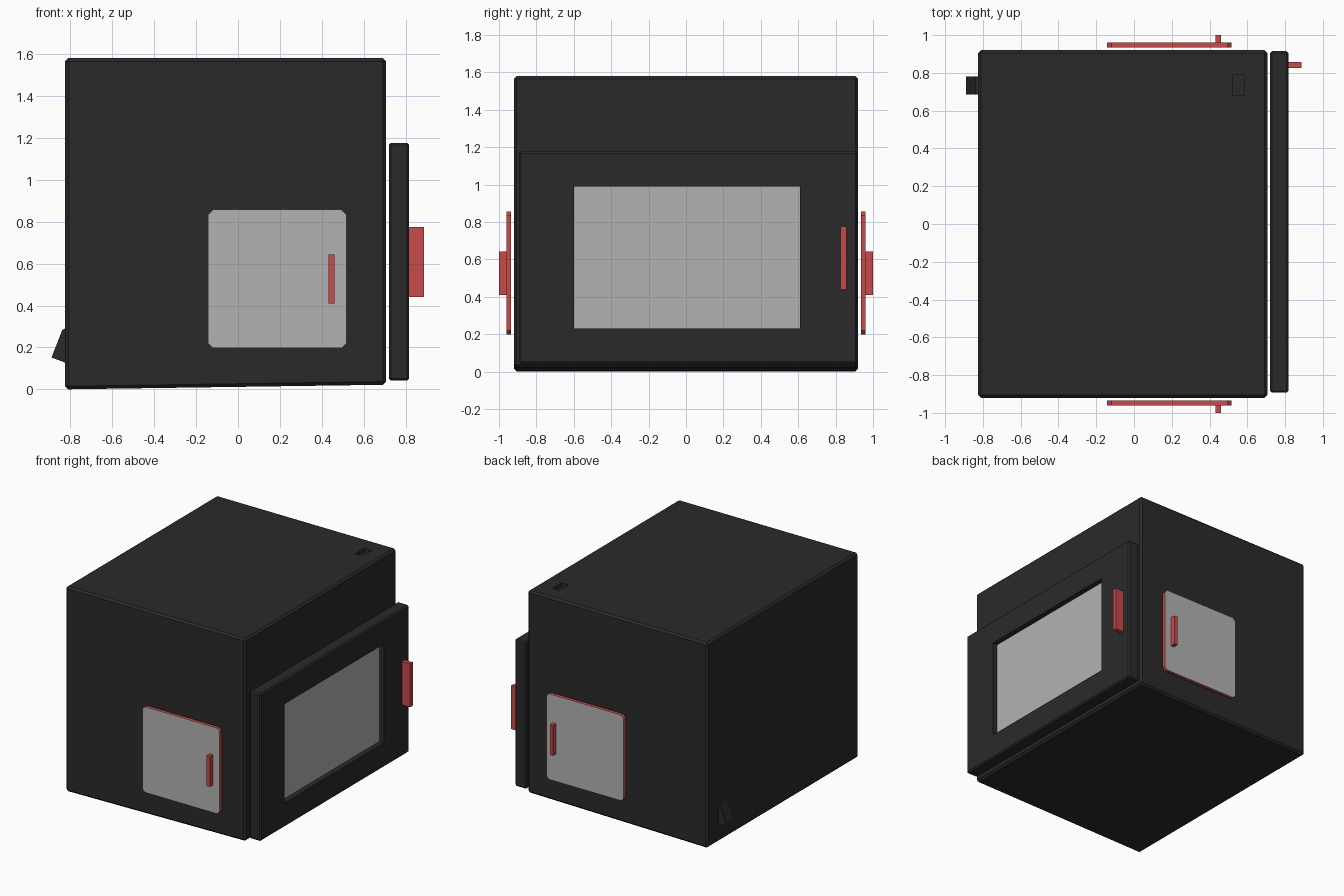
import bpy, bmesh
from mathutils import Vector

if "Cube" in bpy.data.objects:
    bpy.data.objects.remove(bpy.data.objects["Cube"])


def material(name, rgb):
    m = bpy.data.materials.new(name)
    m.diffuse_color = (*rgb, 1)
    m.use_nodes = True
    m.node_tree.nodes["Principled BSDF"].inputs["Base Color"].default_value = m.diffuse_color
    return m


DARK = material("charcoal", (0.023, 0.023, 0.023))
RED = material("red_trim", (0.58, 0.07, 0.07))
GREY = material("pale_grey", (0.45, 0.45, 0.45))


def extrude_xz(name, pts, y0, y1, mat):
    """Solid made from an x-z profile swept along y."""
    bm = bmesh.new()
    face = bm.faces.new([bm.verts.new((x, y0, z)) for x, z in pts])
    ext = bmesh.ops.extrude_face_region(bm, geom=[face])
    verts = [v for v in ext["geom"] if isinstance(v, bmesh.types.BMVert)]
    bmesh.ops.translate(bm, verts=verts, vec=Vector((0, y1 - y0, 0)))
    bmesh.ops.recalc_face_normals(bm, faces=bm.faces)
    me = bpy.data.meshes.new(name)
    bm.to_mesh(me)
    bm.free()
    ob = bpy.data.objects.new(name, me)
    bpy.context.collection.objects.link(ob)
    me.materials.append(mat)
    return ob


def box(name, x, y, z, mat):
    return extrude_xz(name, [(x[0], z[0]), (x[1], z[0]), (x[1], z[1]), (x[0], z[1])],
                      y[0], y[1], mat)


def bevel(ob, width):
    mod = ob.modifiers.new("edge_bevel", "BEVEL")
    mod.width = width
    mod.segments = 1
    mod.limit_method = "ANGLE"


def cut(ob, cutter):
    mod = ob.modifiers.new("cut", "BOOLEAN")
    mod.operation = "DIFFERENCE"
    mod.solver = "EXACT"
    mod.object = cutter
    cutter.hide_render = True
    cutter.hide_set(True)


# Main cabinet with a slightly sloping underside and a small pocket on top
cabinet = extrude_xz("cabinet", [(-0.825, 0.0), (0.707, 0.022), (0.707, 1.58), (-0.825, 1.58)],
                     -0.92, 0.92, DARK)
bevel(cabinet, 0.015)
cut(cabinet, box("top_pocket_cutter", (0.522, 0.583), (0.68, 0.79), (1.55, 1.65), DARK))

# Wedge-shaped vent on the back
extrude_xz("rear_vent", [(-0.80, 0.30), (-0.838, 0.285), (-0.89, 0.152), (-0.80, 0.118)],
           0.685, 0.78, DARK)

# Front door frame, recessed window and handle
door = box("door_frame", (0.72, 0.817), (-0.893, 0.915), (0.042, 1.176), DARK)
bevel(door, 0.01)
cut(door, box("window_cutter", (0.65, 0.9), (-0.6, 0.61), (0.23, 0.99), DARK))
box("window_pane", (0.745, 0.777), (-0.602, 0.612), (0.228, 0.992), GREY)
box("door_handle", (0.81, 0.888), (0.825, 0.857), (0.44, 0.775), RED)

# Side hatches with clipped corners, pale faces and red rims, one on each side
X0, X1, Z0, Z1, C = -0.142, 0.517, 0.197, 0.857, 0.022
outline = [(X0 + C, Z0), (X1 - C, Z0), (X1, Z0 + C), (X1, Z1 - C),
           (X1 - C, Z1), (X0 + C, Z1), (X0, Z1 - C), (X0, Z0 + C)]
for side, s in (("left", -1), ("right", 1)):
    hatch = extrude_xz(side + "_hatch", outline, s * 0.935, s * 0.961, RED)
    hatch.data.materials.append(GREY)
    for f in hatch.data.polygons:
        if abs(f.normal.y) > 0.9:
            f.material_index = 1
    box(side + "_hatch_handle", (0.432, 0.46), (s * 0.955, s * 1.0), (0.41, 0.643), RED)
